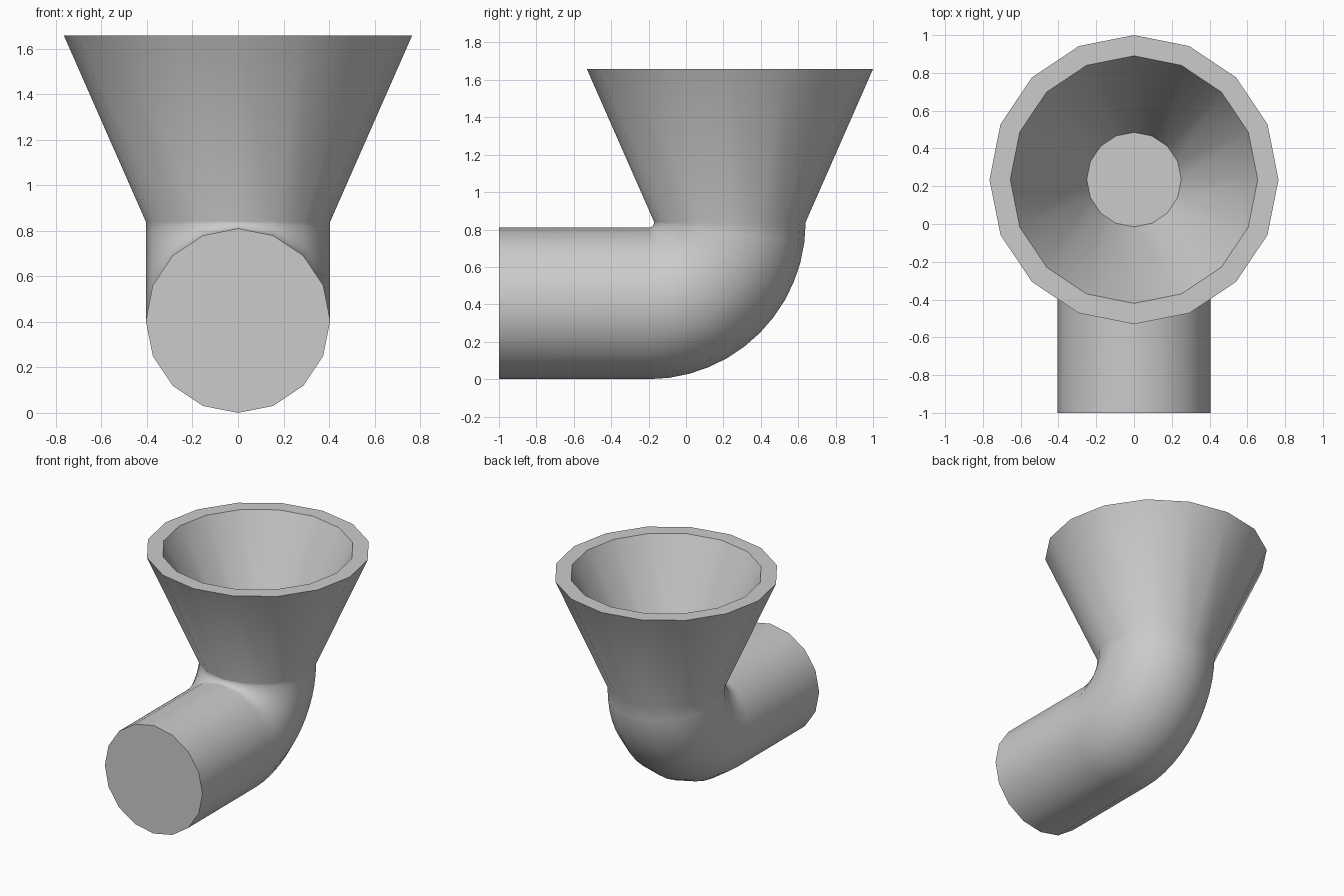
import bpy, bmesh
from math import sin, cos, pi

if "Cube" in bpy.data.objects:
    bpy.data.objects.remove(bpy.data.objects["Cube"])

SIDES, BENDS = 16, 12
R = 0.405                 # pipe radius
PIVOT_Y, PIVOT_Z = -0.2, 0.842
BEND = 0.435              # bend radius of the centre line
AXIS_Y = PIVOT_Y + BEND   # funnel axis

bm = bmesh.new()


def ring(y, z, radius, tilt):
    """Ring centred at (0, y, z); tilt 0 faces along y, pi/2 faces up."""
    verts = []
    for i in range(SIDES):
        a = 2 * pi * i / SIDES
        u = radius * sin(a)
        verts.append(bm.verts.new((radius * cos(a), y - u * sin(tilt), z + u * cos(tilt))))
    return verts


# straight pipe, then the elbow
rings = [ring(-1, PIVOT_Z - BEND, R, 0)]
for k in range(BENDS + 1):
    t = pi / 2 * k / BENDS
    rings.append(ring(PIVOT_Y + BEND * sin(t), PIVOT_Z - BEND * cos(t), R, t))

# funnel outside, rim, funnel inside down to a flat floor
for radius, z in ((0.765, 1.66), (0.655, 1.66), (0.25, 0.82)):
    rings.append(ring(AXIS_Y, z, radius, pi / 2))

for a, b in zip(rings, rings[1:]):
    for i in range(SIDES):
        j = (i + 1) % SIDES
        bm.faces.new((a[i], a[j], b[j], b[i]))
bm.faces.new(rings[0])
bm.faces.new(rings[-1])

# stand exactly on the ground
low = min(v.co.z for v in bm.verts)
bmesh.ops.translate(bm, verts=bm.verts, vec=(0, 0, -low))
bmesh.ops.recalc_face_normals(bm, faces=bm.faces)

mesh = bpy.data.meshes.new("funnel_pipe")
bm.to_mesh(mesh)
bm.free()
obj = bpy.data.objects.new("funnel_pipe", mesh)
bpy.context.collection.objects.link(obj)
bpy.context.view_layer.objects.active = obj
obj.select_set(True)
bpy.ops.object.shade_smooth_by_angle(angle=pi / 6)
